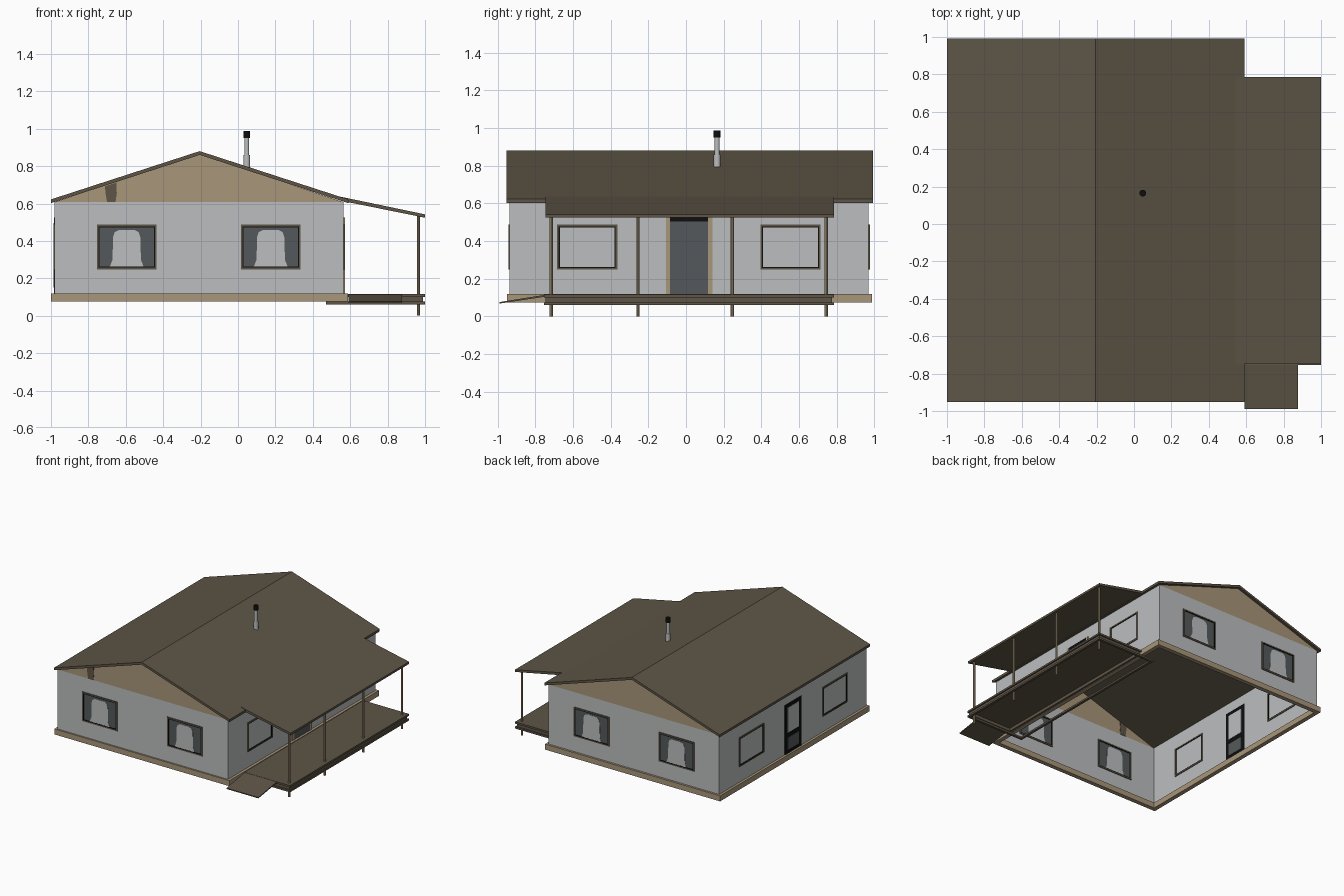
import bpy, bmesh, math
from mathutils import Vector

if "Cube" in bpy.data.objects:
    bpy.data.objects.remove(bpy.data.objects["Cube"])


def material(name, srgb):
    m = bpy.data.materials.new(name)
    m.diffuse_color = [((c / 255 + 0.055) / 1.055) ** 2.4 for c in srgb] + [1]
    m.use_nodes = True
    m.node_tree.nodes["Principled BSDF"].inputs["Base Color"].default_value = m.diffuse_color
    return m


WALL = material("light grey wall", (188, 190, 191))
TAN = material("tan wood", (168, 150, 122))
ROOF = material("brown roof", (94, 85, 70))
SLATE = material("slate glass", (84, 89, 91))
BLACK = material("black", (14, 14, 14))


def finish(name, bm, *mats):
    bmesh.ops.recalc_face_normals(bm, faces=bm.faces)
    me = bpy.data.meshes.new(name)
    bm.to_mesh(me)
    bm.free()
    for m in mats:
        me.materials.append(m)
    ob = bpy.data.objects.new(name, me)
    bpy.context.collection.objects.link(ob)
    return ob


def prism(bm, pts, offset):
    """Closed solid from a planar outline pushed along an offset."""
    a = [bm.verts.new(p) for p in pts]
    b = [bm.verts.new(Vector(p) + Vector(offset)) for p in pts]
    bm.faces.new(a)
    bm.faces.new(b[::-1])
    for i in range(len(a)):
        j = (i + 1) % len(a)
        bm.faces.new((a[i], b[i], b[j], a[j]))


def add_box(bm, x0, x1, y0, y1, z0, z1):
    prism(bm, [(x0, y0, z0), (x1, y0, z0), (x1, y1, z0), (x0, y1, z0)], (0, 0, z1 - z0))


def box(name, dims, mat):
    bm = bmesh.new()
    add_box(bm, *dims)
    return finish(name, bm, mat)


def ring(name, x0, x1, y0, y1, z0, z1, w, mat):
    """Rectangular horizontal frame made of four beams."""
    bm = bmesh.new()
    for d in ((x0, x1, y0, y0 + w), (x0, x1, y1 - w, y1),
              (x0, x0 + w, y0 + w, y1 - w), (x1 - w, x1, y0 + w, y1 - w)):
        add_box(bm, *d, z0, z1)
    finish(name, bm, mat)


def wall_plates(name, axis, pos, outlines, half, mat):
    """Thin plates centred on a wall; outlines are (across, height) lists."""
    bm = bmesh.new()
    for o in outlines:
        if axis == "y":
            prism(bm, [(a, pos - half, z) for a, z in o], (0, 2 * half, 0))
        else:
            prism(bm, [(pos - half, a, z) for a, z in o], (2 * half, 0, 0))
    finish(name, bm, mat)


def rect(a0, a1, z0, z1):
    return [(a0, z0), (a1, z0), (a1, z1), (a0, z1)]


def border(a0, a1, z0, z1, w):
    return [rect(a0, a1, z0, z0 + w), rect(a0, a1, z1 - w, z1),
            rect(a0, a0 + w, z0 + w, z1 - w), rect(a1 - w, a1, z0 + w, z1 - w)]


def tube(name, x, y, z0, z1, r, mat, sides):
    bm = bmesh.new()
    pts = [(x + r * math.cos(2 * math.pi * i / sides), y + r * math.sin(2 * math.pi * i / sides), z0)
           for i in range(sides)]
    prism(bm, pts, (0, 0, z1 - z0))
    return finish(name, bm, mat)


# Wall shell, open below, with tan gables above the eaves
X0, X1, Y0, Y1 = -0.98, 0.565, -0.937, 0.97
ZB, ZE, RX = 0.09, 0.607, -0.205
bm = bmesh.new()
lo = [bm.verts.new((x, y, ZB)) for x, y in ((X0, Y0), (X1, Y0), (X1, Y1), (X0, Y1))]
hi = [bm.verts.new((v.co.x, v.co.y, ZE)) for v in lo]
for i in range(4):
    j = (i + 1) % 4
    bm.faces.new((lo[i], lo[j], hi[j], hi[i]))
for y, a, b in ((Y0, 0, 1), (Y1, 2, 3)):
    bm.faces.new((hi[a], hi[b], bm.verts.new((RX, y, 0.865))))
for f in bm.faces:
    f.material_index = 1 if f.calc_center_median().z > ZE else 0
finish("walls", bm, WALL, TAN)

# Foundation skirt
ring("foundation_skirt", -1.0, 0.587, -0.95, 0.987, 0.075, 0.12, 0.035, TAN)

# Gable roof and lean-to porch roof
bm = bmesh.new()
prism(bm, [(-1, -0.953, 0.622), (RX, -0.953, 0.88), (0.59, -0.953, 0.622),
           (0.59, -0.953, 0.602), (RX, -0.953, 0.86), (-1, -0.953, 0.602)], (0, 1.945, 0))
finish("main_roof", bm, ROOF)
bm = bmesh.new()
prism(bm, [(0.54, -0.747, 0.638), (1, -0.747, 0.542), (1, -0.747, 0.524), (0.566, -0.747, 0.612)], (0, 1.533, 0))
finish("porch_roof", bm, ROOF)

# Dark weathered patch on the front gable
wall_plates("gable_patch", "y", Y0, [[(-0.70, ZE), (-0.655, ZE), (-0.648, 0.655), (-0.65, 0.712),
                                     (-0.712, 0.692), (-0.708, 0.655)]], 0.003, ROOF)

# Windows: brown frame, black seal, glass; gable-end panes show a light arch
gable_spans = ((-0.755, -0.435), (0.015, 0.335))
side_spans = ((-0.685, -0.365), (0.395, 0.715))
for side, axis, pos, spans in (("front", "y", Y0, gable_spans), ("back", "y", Y1, gable_spans),
                               ("left", "x", X0, side_spans), ("right", "x", X1, side_spans)):
    for k, (a, b) in enumerate(spans, 1):
        n = f"{side}_window_{k}"
        wall_plates(n + "_frame", axis, pos, border(a, b, 0.248, 0.487, 0.009), 0.006, ROOF)
        wall_plates(n + "_seal", axis, pos, border(a + 0.009, b - 0.009, 0.257, 0.478, 0.006), 0.005, BLACK)
        pane = rect(a + 0.015, b - 0.015, 0.263, 0.472)
        if axis == "y":
            c = (a + b) / 2
            wall_plates(n + "_glass", axis, pos, [pane], 0.002, SLATE)
            half = [(0.09, 0.263), (0.076, 0.30), (0.073, 0.42), (0.064, 0.447), (0.04, 0.459)]
            arch = [(c + d, z) for d, z in half] + [(c - d, z) for d, z in reversed(half)]
            wall_plates(n + "_arch", axis, pos, [arch], 0.004, WALL)
        else:
            wall_plates(n + "_glass", axis, pos, [pane], 0.002, WALL)

# Porch door: tan trim, slate leaf, black head
wall_plates("right_door_trim", "x", X1, [rect(-0.107, -0.085, 0.12, 0.525), rect(0.117, 0.14, 0.12, 0.525)], 0.006, TAN)
wall_plates("right_door", "x", X1, [rect(-0.085, 0.117, 0.115, 0.505)], 0.004, SLATE)
wall_plates("right_door_head", "x", X1, [rect(-0.085, 0.117, 0.505, 0.525)], 0.005, BLACK)

# Rear door: black frame and lower panel with light upper pane
wall_plates("left_door", "x", X0, [rect(-0.09, 0.125, 0.115, 0.525)], 0.004, BLACK)
wall_plates("left_door_pane", "x", X0, [rect(-0.055, 0.09, 0.29, 0.495)], 0.006, WALL)
wall_plates("left_door_panel", "x", X0, [rect(-0.055, 0.09, 0.15, 0.25)], 0.006, SLATE)

# Porch deck: boards, joist rim and lower beam frame
box("deck_boards", (0.567, 1.0, -0.755, 0.785, 0.1, 0.115), ROOF)
ring("deck_rim", 0.59, 0.99, -0.745, 0.775, 0.075, 0.1, 0.015, ROOF)
ring("deck_beams", 0.47, 1.0, -0.755, 0.785, 0.06, 0.075, 0.02, ROOF)

# Entry ramp
bm = bmesh.new()
prism(bm, [(0.59, -0.99, 0.068), (0.59, -0.745, 0.105), (0.59, -0.745, 0.115), (0.59, -0.99, 0.076)], (0.288, 0, 0))
finish("ramp", bm, ROOF)

# Porch posts
for k, y in enumerate((-0.715, -0.255, 0.245, 0.745), 1):
    tube(f"porch_post_{k}", 0.965, y, 0, 0.535, 0.009, TAN, 8)

# Stove pipe
for name, z0, z1, r, mat in (("flue_base", 0.78, 0.86, 0.018, WALL), ("flue_pipe", 0.86, 0.95, 0.013, WALL),
                             ("flue_cap", 0.95, 0.987, 0.018, BLACK)):
    ob = tube(name, 0.047, 0.165, z0, z1, r, mat, 16)
    bpy.context.view_layer.objects.active = ob
    ob.select_set(True)
    bpy.ops.object.shade_smooth_by_angle()
    ob.select_set(False)
